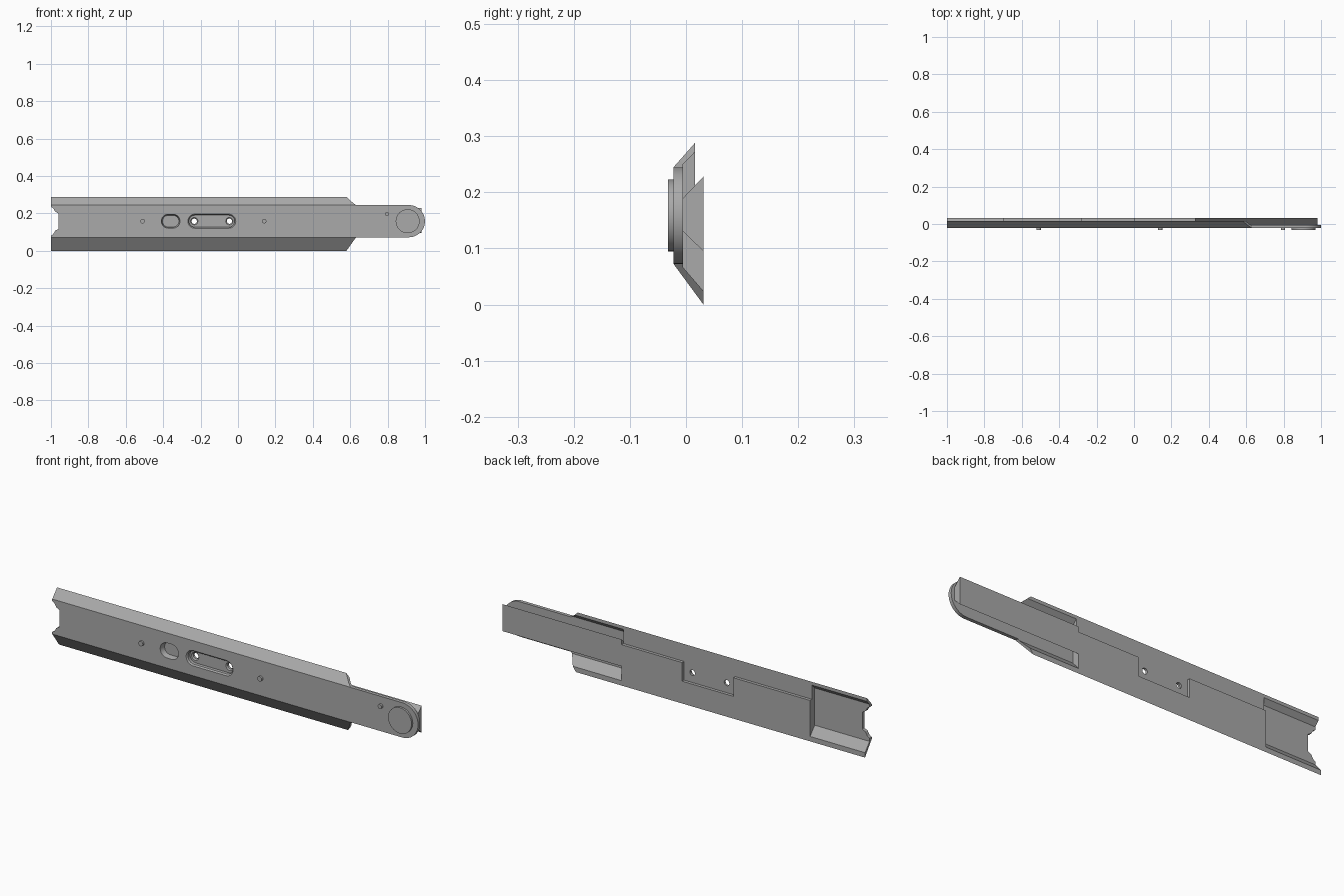
import bpy, bmesh, math
from mathutils import Vector

old = bpy.data.objects.get("Cube")
if old:
    bpy.data.objects.remove(old, do_unlink=True)

metal = bpy.data.materials.new("satin grey")
metal.use_nodes = True
GREY = (0.40, 0.40, 0.40, 1)
metal.diffuse_color = GREY
metal.node_tree.nodes["Principled BSDF"].inputs["Base Color"].default_value = GREY

MID = 0.1585             # height of the centre line
FRONT, FLOOR, STEP, BACK = -0.022, -0.005, 0.016, 0.031


def loft(name, ring_a, ring_b):
    """Closed solid between two matching rings of points."""
    bm = bmesh.new()
    a = [bm.verts.new(p) for p in ring_a]
    b = [bm.verts.new(p) for p in ring_b]
    bm.faces.new(a)
    bm.faces.new(b)
    for i in range(len(a)):
        j = (i + 1) % len(a)
        bm.faces.new((a[i], a[j], b[j], b[i]))
    bmesh.ops.recalc_face_normals(bm, faces=bm.faces)
    mesh = bpy.data.meshes.new(name)
    bm.to_mesh(mesh)
    bm.free()
    mesh.materials.append(metal)
    ob = bpy.data.objects.new(name, mesh)
    bpy.context.collection.objects.link(ob)
    return ob


def along_x(name, section, x0, x1):
    return loft(name, [(x0, y, z) for y, z in section], [(x1, y, z) for y, z in section])


def along_y(name, outline, y0, y1, outline_b=None):
    return loft(name, [(x, y0, z) for x, z in outline],
                [(x, y1, z) for x, z in outline_b or outline])


def arc(cx, cz, r, start, end, steps=24):
    angles = [math.radians(start + (end - start) * i / steps) for i in range(steps + 1)]
    return [(cx + r * math.cos(t), cz + r * math.sin(t)) for t in angles]


def disc(cx, cz, r):
    return arc(cx, cz, r, 0, 360, 32)[:-1]


def slot(cx, half, r):
    return (arc(cx + half - r, MID, r, -90, 90, 16)
            + arc(cx - half + r, MID, r, 90, 270, 16))


def rect(a0, a1, b0, b1):
    return [(a0, b0), (a1, b0), (a1, b1), (a0, b1)]


def cut(target, tool, operation='DIFFERENCE'):
    mod = target.modifiers.new(tool.name, 'BOOLEAN')
    mod.object, mod.operation, mod.solver = tool, operation, 'EXACT'
    bpy.context.view_layer.objects.active = target
    bpy.ops.object.modifier_apply(modifier=mod.name)
    bpy.data.objects.remove(tool, do_unlink=True)


def smooth(ob):
    bpy.ops.object.select_all(action='DESELECT')
    ob.select_set(True)
    bpy.context.view_layer.objects.active = ob
    bpy.ops.object.shade_smooth_by_angle(angle=math.radians(30))


# Rail body: flared section, with a thinner strip along the upper back
section = [(FRONT, 0.072), (BACK, 0), (BACK, 0.202), (STEP, 0.202), (STEP, 0.288), (FRONT, 0.245)]
rail = along_x("rail_body", section, -1.1, 1.1)

# Front outline: notched left end, trimmed flanges and rounded right end
lip = [(-1, 0.235), (-0.988, 0.228), (-0.978, 0.21), (-0.96, 0.2)]
outline = ([(-1, -0.03), (0.563, -0.03), (0.58, 0), (0.615, 0.05), (0.632, 0.0725)]
           + arc(0.9135, MID, 0.086, -90, 90)
           + [(0.632, 0.2445), (0.615, 0.256), (0.58, 0.288), (0.568, 0.31), (-1, 0.31)]
           + lip + [(x, 2 * MID - z) for x, z in reversed(lip)])
cut(rail, along_y("outline_tool", outline, -0.2, 0.2), 'INTERSECT')

# Hollow channels behind both ends
channel = [(FLOOR, 0.066), (0.045, 0.008), (0.045, 0.302), (FLOOR, 0.25)]
for x0, x1 in ((-1.2, -0.7), (0.33, 1.2)):
    cut(rail, along_x("channel_tool", channel, x0, x1))

# Back pocket, front slots and screw holes
cut(rail, along_y("pocket_tool", rect(-0.28, 0, 0.11, 0.215), STEP, 0.1))
cut(rail, along_y("oval_tool", slot(-0.36, 0.052, 0.039), -0.03, 0.004, slot(-0.36, 0.044, 0.031)))
cut(rail, along_y("slot_tool", slot(-0.14, 0.132, 0.042), -0.026, -0.016, slot(-0.14, 0.122, 0.032)))
cut(rail, along_y("slot_floor_tool", slot(-0.14, 0.122, 0.032), -0.03, 0.0))
for x in (-0.234, -0.046):
    cut(rail, along_y("countersink_tool", disc(x, MID, 0.022), -0.002, 0.005, disc(x, MID, 0.014)))
    cut(rail, along_y("hole_tool", disc(x, MID, 0.014), -0.05, 0.05))
smooth(rail)

# Dovetail tongue behind the rounded end
tongue = [(FLOOR - 0.004, 0.13), (FLOOR, 0.13), (BACK, 0.095), (BACK, 0.228),
          (FLOOR, 0.19), (FLOOR - 0.004, 0.19)]
along_x("dovetail_tongue", tongue, 0.33, 0.982)

# Raised button and locating pins on the front
for name, x, z, r in (("end_button", 0.907, MID, 0.064), ("left_pin", 0.14, MID, 0.012),
                      ("right_pin", -0.51, MID, 0.012), ("end_pin", 0.797, 0.197, 0.011)):
    smooth(along_y(name, disc(x, z, r), -0.032, FRONT + 0.003))
